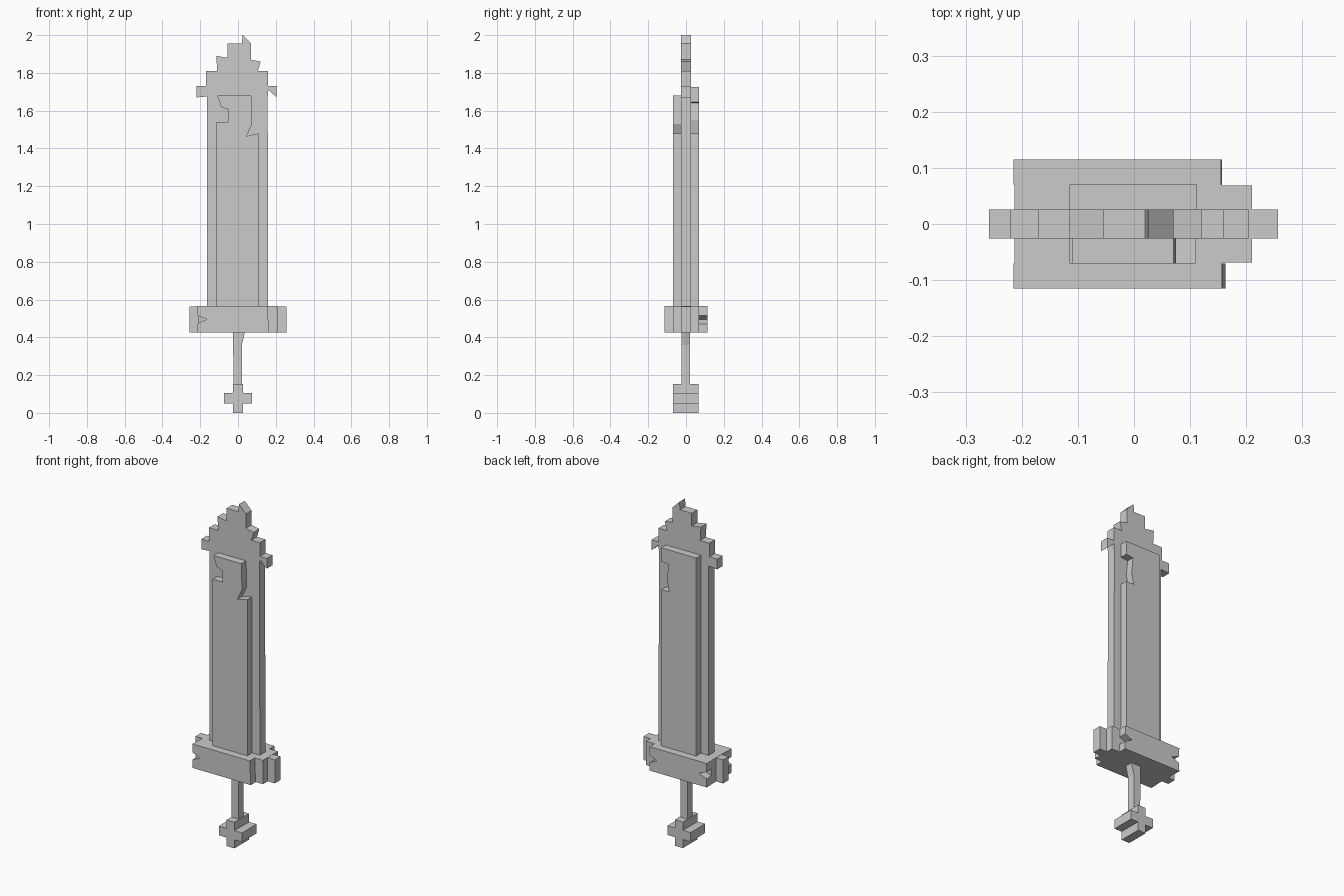
import bpy
import bmesh
from mathutils import Vector

cube = bpy.data.objects.get("Cube")
if cube:
    bpy.data.objects.remove(cube, do_unlink=True)


def slab(name, outline, y0, y1):
    """Extrude an (x, z) outline from y0 to y1."""
    bm = bmesh.new()
    face = bm.faces.new([bm.verts.new((x, y0, z)) for x, z in outline])
    ext = bmesh.ops.extrude_face_region(bm, geom=[face])
    moved = [g for g in ext["geom"] if isinstance(g, bmesh.types.BMVert)]
    bmesh.ops.translate(bm, verts=moved, vec=Vector((0, y1 - y0, 0)))
    bmesh.ops.recalc_face_normals(bm, faces=bm.faces)
    mesh = bpy.data.meshes.new(name)
    bm.to_mesh(mesh)
    bm.free()
    obj = bpy.data.objects.new(name, mesh)
    bpy.context.collection.objects.link(obj)
    return obj


def rect(x0, x1, z0, z1):
    return [(x0, z0), (x1, z0), (x1, z1), (x0, z1)]


EDGE = 0.026    # half thickness of blade and grip
RIDGE = 0.07    # half thickness of the raised centre and pommel
GUARD = 0.115   # half thickness of the guard
LOW, HIGH = 0.425, 0.565

# Blade with stepped tip, side tabs and a chipped point
blade = [
    (-0.165, HIGH - 0.02), (0.16, HIGH - 0.02), (0.157, 1.67), (0.16, 1.71),
    (0.205, 1.67), (0.205, 1.73), (0.16, 1.73), (0.16, 1.81),
    (0.105, 1.81), (0.12, 1.86), (0.07, 1.87), (0.07, 1.955),
    (0.025, 2.0), (0.02, 1.955), (-0.055, 1.955), (-0.055, 1.88),
    (-0.115, 1.89), (-0.11, 1.81), (-0.17, 1.81), (-0.17, 1.73),
    (-0.22, 1.73), (-0.22, 1.67), (-0.165, 1.675),
]
slab("blade", blade, -EDGE, EDGE)

# Raised centre, front side, with a broken corner and a side chip
front = [
    (-0.115, HIGH - 0.02), (0.11, HIGH - 0.02), (0.11, 1.48), (0.045, 1.465),
    (0.075, 1.53), (0.07, 1.68), (-0.11, 1.68), (-0.09, 1.62),
    (-0.05, 1.605), (-0.05, 1.54), (-0.115, 1.54),
]
slab("front_ridge", front, -RIDGE, -EDGE + 0.005)

# Raised centre, back side, with a pocket below its top
back = [
    (-0.115, HIGH - 0.02), (0.112, HIGH - 0.02), (0.112, 1.48), (0.06, 1.48),
    (0.075, 1.55), (0.065, 1.64), (0.112, 1.645), (0.112, 1.725), (-0.115, 1.725),
]
slab("back_ridge", back, EDGE - 0.005, RIDGE)

# Guard: wide block with chipped outer layers, then two narrower steps
slab("guard_core", rect(-0.213, 0.157, LOW, HIGH), -RIDGE, RIDGE)
chip_left = [(-0.215, HIGH), (-0.213, 0.515), (-0.165, 0.495), (-0.213, 0.475), (-0.215, LOW)]
chip_right = [(0.157, LOW), (0.157, 0.47), (0.11, 0.495), (0.157, 0.515), (0.155, HIGH)]
slab("guard_front", chip_left + [(0.163, LOW), (0.157, HIGH)], -GUARD, -RIDGE)
slab("guard_back", chip_left + chip_right, RIDGE, GUARD)
slab("guard_step", rect(0.15, 0.21, LOW, HIGH), -RIDGE + 0.001, RIDGE - 0.001)
slab("guard_bar", rect(-0.258, 0.257, LOW + 0.001, HIGH - 0.001), -EDGE, EDGE)

# Grip, flaring slightly where it meets the guard
grip = [(-0.024, 0.14), (0.02, 0.14), (0.02, 0.36), (0.037, 0.43), (-0.026, 0.43)]
slab("grip", grip, -0.025, 0.022)

# Cross-shaped pommel
a, b = 0.026, 0.075
pommel = [
    (-a, 0), (a, 0), (a, 0.05), (b, 0.05), (b, 0.104), (a, 0.104),
    (a, 0.153), (-a, 0.153), (-a, 0.104), (-b, 0.104), (-b, 0.05), (-a, 0.05),
]
slab("pommel", pommel, -RIDGE, RIDGE - 0.005)
